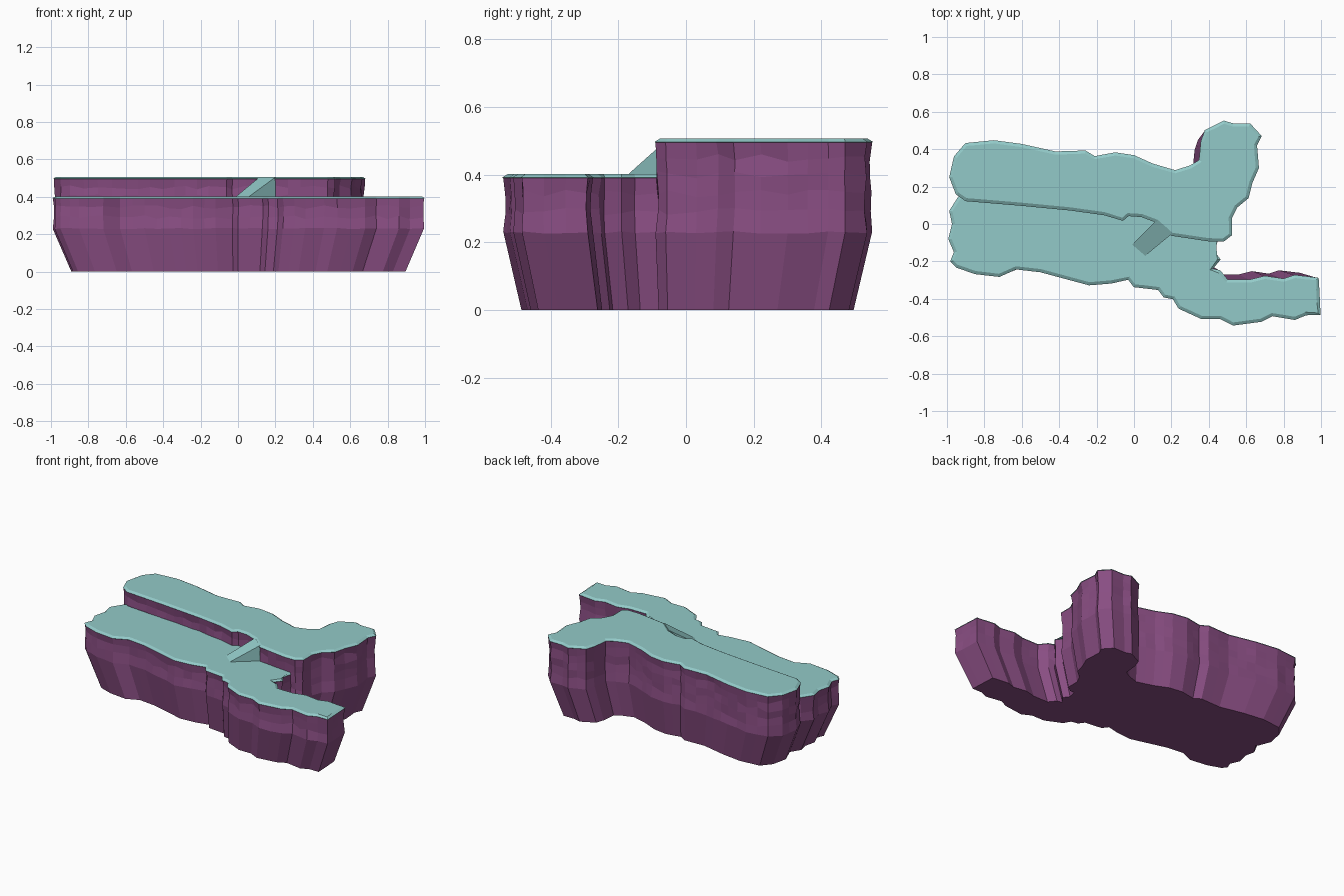
import bpy, bmesh, random
from mathutils import Vector

if "Cube" in bpy.data.objects:
    bpy.data.objects.remove(bpy.data.objects["Cube"])

random.seed(4)


def material(name, rgb):
    m = bpy.data.materials.new(name)
    m.diffuse_color = (*rgb, 1)
    m.use_nodes = True
    m.node_tree.nodes["Principled BSDF"].inputs["Base Color"].default_value = m.diffuse_color
    return m


ROCK = material("purple rock", (0.25, 0.075, 0.225))
TURF = material("pale teal turf", (0.29, 0.59, 0.58))


def resample(points, step):
    """Split long outline edges so the wall gets many facets."""
    out = []
    for i, p in enumerate(points):
        a, b = Vector(p), Vector(points[(i + 1) % len(points)])
        n = max(1, round((b - a).length / step))
        out += [a.lerp(b, k / n) for k in range(n)]
    area = sum(p.cross(out[(i + 1) % len(out)]) for i, p in enumerate(out))
    return out if area > 0 else out[::-1]


def offset(pts, d):
    """Move an outline inward by d."""
    res = []
    for i, p in enumerate(pts):
        e1 = (p - pts[i - 1]).normalized()
        e2 = (pts[(i + 1) % len(pts)] - p).normalized()
        t = (e1 + e2).normalized()
        res.append(p + Vector((-t.y, t.x)) * d)
    return res


def make_object(name, bm, mats):
    bmesh.ops.recalc_face_normals(bm, faces=bm.faces[:])
    me = bpy.data.meshes.new(name)
    bm.to_mesh(me)
    bm.free()
    for m in mats:
        me.materials.append(m)
    ob = bpy.data.objects.new(name, me)
    bpy.context.collection.objects.link(ob)
    return ob


def plateau(name, outline, top, rows):
    """Chipped rock wall tapering to the base, with a bevelled turf cap."""
    base = resample(outline, 0.07)
    inner = offset(base, 0.003)
    # (height, outline, sideways chip, vertical chip, material of band below)
    rings = [(0, [p * 0.9 for p in base], 0, 0, 0), (0.23, base, 0, 0.004, 0)]
    rings += [(z, inner, 0.007, 0.012, 0) for z in rows]
    rings += [(top - 0.012, base, 0, 0, 0), (top - 0.010, offset(base, -0.003), 0, 0, 1),
              (top, offset(base, 0.014), 0, 0, 1)]
    bm = bmesh.new()
    prev = None
    for z, pts, side, up, mat in rings:
        ring = []
        for p, q in zip(pts, offset(pts, 1)):
            c = p + (q - p) * random.uniform(-0.2, 1) * side
            ring.append(bm.verts.new((c.x, c.y, z + random.uniform(-up, up))))
        if prev:
            for i in range(len(ring)):
                j = (i + 1) % len(ring)
                f = bm.faces.new((prev[i], prev[j], ring[j], ring[i]))
                f.material_index = mat
        else:
            bm.faces.new(ring[::-1])
        prev = ring
    bm.faces.new(prev).material_index = 1
    bmesh.ops.triangulate(bm, faces=[f for f in bm.faces if len(f.verts) > 4])
    return make_object(name, bm, (ROCK, TURF))


# Upper plateau, back half of the island
upper = [(-.985, .25), (-.96, .36), (-.90, .43), (-.75, .445), (-.60, .425), (-.42, .385),
         (-.26, .39), (-.21, .36), (-.10, .38), (0, .365), (.10, .32), (.22, .285), (.30, .31),
         (.35, .34), (.36, .44), (.38, .50), (.48, .55), (.53, .535), (.62, .535), (.68, .47),
         (.655, .42), (.665, .30), (.63, .22), (.61, .14), (.55, .09), (.52, .03), (.52, -.06),
         (.48, -.09), (.40, -.09), (.20, -.06), (.12, .01), (.04, .04), (-.03, .045),
         (-.06, .02), (-.16, .05), (-.34, .075), (-.60, .10), (-.90, .125), (-.95, .16)]
plateau("upper_plateau", upper, 0.507, (0.29, 0.345, 0.40, 0.45))

# Lower plateau, front half; its back edge hides inside the upper one
lower = [(-.94, .14), (-.985, .07), (-.97, 0), (-.99, -.08), (-.96, -.15), (-.98, -.20),
         (-.95, -.23), (-.85, -.265), (-.72, -.28), (-.63, -.24), (-.50, -.255), (-.24, -.325),
         (-.12, -.315), (-.03, -.295), (0, -.335), (.13, -.35), (.16, -.39), (.21, -.40),
         (.24, -.45), (.36, -.505), (.46, -.505), (.53, -.54), (.68, -.52), (.74, -.49),
         (.86, -.51), (.92, -.485), (.995, -.485), (.985, -.29), (.86, -.275), (.80, -.295), (.70, -.28),
         (.62, -.30), (.50, -.30), (.46, -.25), (.42, -.24), (.46, -.19), (.43, -.15),
         (.45, -.07), (.30, .02), (.10, .09), (-.40, .14), (-.88, .19)]
plateau("lower_plateau", lower, 0.402, (0.29, 0.345))

# Ramp joining the two levels: a turf wedge
bm = bmesh.new()
foot = [(-.01, -.11), (.06, -.17)]
head = [(.20, -.055), (.115, .015)]
a, b = [bm.verts.new((*p, 0.402)) for p in foot]
c, d = [bm.verts.new((*p, 0.505)) for p in head]
e, f = [bm.verts.new((*p, 0.395)) for p in head]
for face in ((a, b, c, d), (b, e, c), (a, d, f), (c, e, f, d), (a, f, e, b)):
    bm.faces.new(face)
make_object("ramp", bm, (TURF,))
